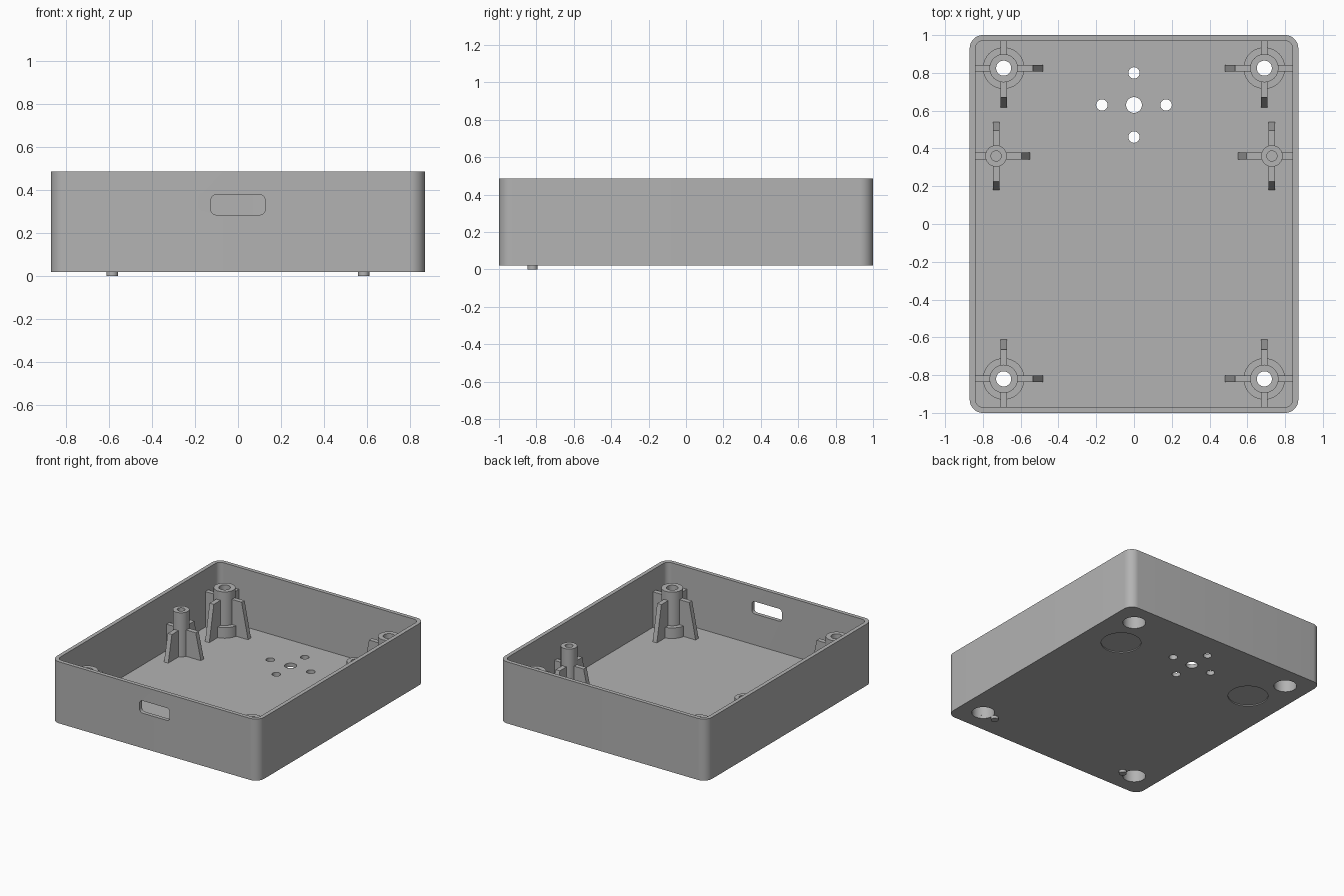
import bpy
import bmesh
from math import pi, sin, cos, radians
from mathutils import Matrix, Vector

old = bpy.data.objects.get("Cube")
if old:
    bpy.data.objects.remove(old, do_unlink=True)

grey = bpy.data.materials.new("plain grey")
grey.use_nodes = True
COLOUR = (0.45, 0.45, 0.45, 1)
grey.diffuse_color = COLOUR
grey.node_tree.nodes["Principled BSDF"].inputs["Base Color"].default_value = COLOUR

BOTTOM, FLOOR, RIM = 0.02, 0.05, 0.487
HALF_X, HALF_Y, WALL = 0.87, 1.0, 0.03
POST_TOP = 0.385


def finish(name, bm):
    bmesh.ops.remove_doubles(bm, verts=bm.verts, dist=1e-5)
    bmesh.ops.recalc_face_normals(bm, faces=bm.faces)
    mesh = bpy.data.meshes.new(name)
    bm.to_mesh(mesh)
    bm.free()
    mesh.materials.append(grey)
    obj = bpy.data.objects.new(name, mesh)
    bpy.context.collection.objects.link(obj)
    return obj


def smooth(obj):
    bpy.ops.object.select_all(action="DESELECT")
    obj.select_set(True)
    bpy.context.view_layer.objects.active = obj
    bpy.ops.object.shade_smooth_by_angle(angle=radians(30))


def extrude(bm, outline, direction):
    face = bm.faces.new([bm.verts.new(p) for p in outline])
    geom = bmesh.ops.extrude_face_region(bm, geom=[face], use_keep_orig=True)["geom"]
    moved = [g for g in geom if isinstance(g, bmesh.types.BMVert)]
    bmesh.ops.translate(bm, verts=moved, vec=direction)


def rounded_rect(half_w, half_h, radius, steps=10):
    points = []
    for quarter, (sx, sy) in enumerate([(1, 1), (-1, 1), (-1, -1), (1, -1)]):
        for i in range(steps + 1):
            a = (quarter + i / steps) * pi / 2
            points.append((sx * (half_w - radius) + radius * cos(a),
                           sy * (half_h - radius) + radius * sin(a)))
    return points


def rounded_block(name, half_x, half_y, radius, z0, z1):
    bm = bmesh.new()
    extrude(bm, [(x, y, z0) for x, y in rounded_rect(half_x, half_y, radius)], (0, 0, z1 - z0))
    return finish(name, bm)


def cylinder(name, x, y, radius, z0, z1):
    bm = bmesh.new()
    bmesh.ops.create_cone(bm, cap_ends=True, segments=48, radius1=radius, radius2=radius,
                          depth=z1 - z0, matrix=Matrix.Translation((x, y, (z0 + z1) / 2)))
    return finish(name, bm)


def cut(target, cutter):
    mod = target.modifiers.new("cut", "BOOLEAN")
    mod.operation, mod.solver, mod.object = "DIFFERENCE", "EXACT", cutter
    cutter.hide_render = True
    bpy.context.view_layer.objects.active = target
    bpy.ops.object.modifier_apply(modifier=mod.name)
    bpy.data.objects.remove(cutter, do_unlink=True)


def post(name, x, y, profile, fins):
    """Turned post; each fin is a direction angle and an outline of (distance, z)."""
    bm = bmesh.new()
    verts = [bm.verts.new((r, 0, z)) for r, z in profile]
    edges = [bm.edges.new((v, verts[(i + 1) % len(verts)])) for i, v in enumerate(verts)]
    bmesh.ops.spin(bm, geom=verts + edges, cent=(0, 0, 0), axis=(0, 0, 1),
                   angle=2 * pi, steps=40, use_merge=True)
    for angle, outline in fins:
        turn = Matrix.Rotation(angle, 3, "Z")
        half = 0.0175
        extrude(bm, [turn @ Vector((d, -half, z)) for d, z in outline],
                turn @ Vector((0, 2 * half, 0)))
    bmesh.ops.translate(bm, verts=bm.verts, vec=(x, y, 0))
    smooth(finish(name, bm))


# Open tray
tray = rounded_block("tray", HALF_X, HALF_Y, 0.07, BOTTOM, RIM)
cut(tray, rounded_block("cavity", HALF_X - WALL, HALF_Y - WALL, 0.04, FLOOR, 1))

# Slot through the front wall
bm = bmesh.new()
extrude(bm, [(x, -1.1, z + 0.332) for x, z in rounded_rect(0.126, 0.047, 0.025, 6)], (0, 0.2, 0))
cut(tray, finish("slot", bm))

# Cross of holes in the floor
cut(tray, cylinder("centre_hole", 0, 0.63, 0.042, 0, 0.2))
for dx, dy in [(1, 0), (-1, 0), (0, 1), (0, -1)]:
    cut(tray, cylinder("small_hole", dx * 0.17, 0.63 + dy * 0.17, 0.03, 0, 0.2))

# Screw bores at the corners and round recesses underneath
for sx in (-1, 1):
    for y in (-0.82, 0.825):
        cut(tray, cylinder("bore", sx * 0.69, y, 0.08, 0, 0.2))
    cut(tray, cylinder("recess", sx * 0.58, 0.55, 0.14, 0, BOTTOM + 0.008))
smooth(tray)

# Corner posts: hollow, with a wide foot and four fins
BASE = FLOOR - 0.005
corner_profile = [(0.04, 0.12), (0.04, POST_TOP), (0.075, POST_TOP), (0.075, 0.13),
                  (0.11, 0.13), (0.11, BASE), (0.08, BASE), (0.08, 0.12)]
fin_root = [(0.09, BASE), (0.09, 0.125), (0.06, 0.125), (0.06, 0.32)]
inner_fin = fin_root + [(0.155, 0.32), (0.21, BASE)]
wall_fin = fin_root + [(0.155, 0.32), (0.155, BASE)]

# Middle posts: slimmer, with a blind hole
middle_profile = [(0, BASE), (0.057, BASE), (0.057, POST_TOP),
                  (0.027, POST_TOP), (0.027, 0.2), (0, 0.2)]
mid_inner_fin = [(0.04, BASE), (0.04, 0.25), (0.135, 0.25), (0.18, BASE)]
mid_wall_fin = [(0.04, BASE), (0.04, 0.25), (0.115, 0.25), (0.115, BASE)]

for sx, side in [(-1, "right"), (1, "left")]:
    outward = 0 if sx > 0 else pi
    for y, end in [(-0.82, "front"), (0.825, "back")]:
        to_wall = pi / 2 if y > 0 else -pi / 2
        post(f"{end}_{side}_post", sx * 0.69, y, corner_profile,
             [(outward, wall_fin), (outward + pi, inner_fin),
              (to_wall, wall_fin), (-to_wall, inner_fin)])
    post(f"middle_{side}_post", sx * 0.73, 0.36, middle_profile,
         [(outward, mid_wall_fin), (outward + pi, mid_inner_fin),
          (pi / 2, mid_inner_fin), (-pi / 2, mid_inner_fin)])
    # Small pegs under the front
    smooth(cylinder(f"{side}_peg", sx * 0.585, -0.82, 0.027, 0, BOTTOM + 0.005))
